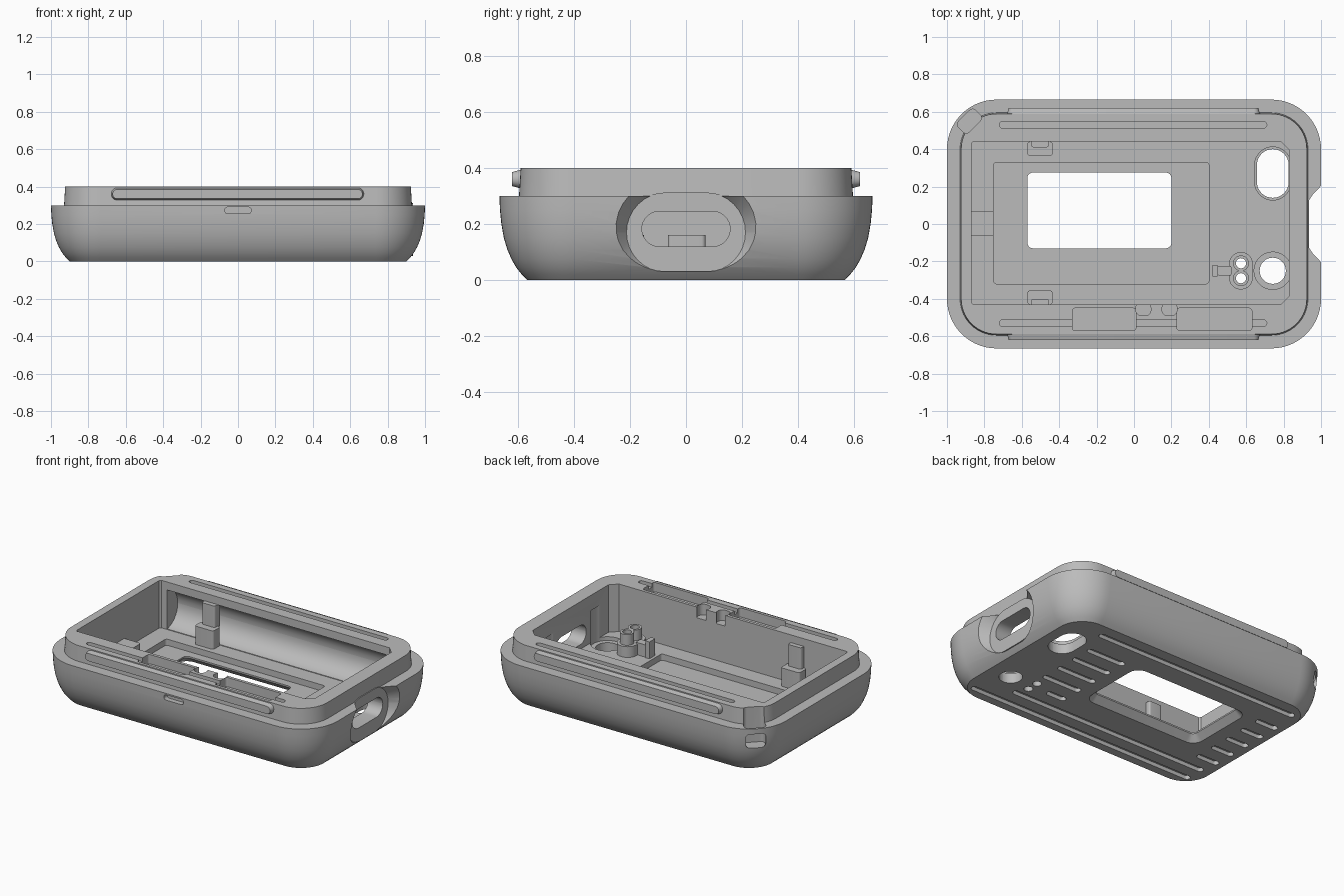
import bpy, bmesh, math
from mathutils import Matrix, Vector

cube = bpy.data.objects.get("Cube")
if cube:
    bpy.data.objects.remove(cube, do_unlink=True)

gray = bpy.data.materials.new("plain gray")
gray.use_nodes = True
gray.diffuse_color = (0.5, 0.5, 0.5, 1)
gray.node_tree.nodes["Principled BSDF"].inputs["Base Color"].default_value = (0.5, 0.5, 0.5, 1)

AXES = {"z": lambda a, b, h: (a, b, h),
        "x": lambda a, b, h: (h, a, b),
        "y": lambda a, b, h: (a, h, b)}


def ring(a0, a1, b0, b1, radii, h, axis="z", seg=8):
    """Rounded rectangle; radii is one value or one per corner (counter-clockwise)."""
    if not isinstance(radii, (list, tuple)):
        radii = [radii] * 4
    pts = []
    corners = [(a1, b1, -1, -1), (a0, b1, 1, -1), (a0, b0, 1, 1), (a1, b0, -1, 1)]
    for i, ((a, b, sa, sb), r) in enumerate(zip(corners, radii)):
        for k in range(seg + 1):
            t = math.pi / 2 * (i + k / seg)
            pts.append(AXES[axis](a + sa * r + r * math.cos(t), b + sb * r + r * math.sin(t), h))
    return pts


def loft(name, rings, matrix=None):
    bm = bmesh.new()
    loops = [[bm.verts.new(p) for p in r] for r in rings]
    n = len(loops[0])
    for lo, hi in zip(loops, loops[1:]):
        for i in range(n):
            j = (i + 1) % n
            bm.faces.new((lo[i], lo[j], hi[j], hi[i]))
    bm.faces.new(loops[0])
    bm.faces.new(loops[-1])
    bmesh.ops.remove_doubles(bm, verts=bm.verts, dist=1e-5)
    bmesh.ops.recalc_face_normals(bm, faces=bm.faces)
    if matrix:
        bm.transform(matrix)
    mesh = bpy.data.meshes.new(name)
    bm.to_mesh(mesh)
    bm.free()
    mesh.materials.append(gray)
    obj = bpy.data.objects.new(name, mesh)
    bpy.context.collection.objects.link(obj)
    return obj


def block(name, a0, a1, b0, b1, r, h0, h1, axis="z", grow=0, matrix=None):
    """Rounded prism from h0 to h1; grow widens the h1 end."""
    r = min(r, (a1 - a0) / 2 - 1e-4, (b1 - b0) / 2 - 1e-4)
    return loft(name, [ring(a0, a1, b0, b1, r, h0, axis),
                       ring(a0 - grow, a1 + grow, b0 - grow, b1 + grow, r + grow, h1, axis)], matrix)


def cut(target, cutter):
    cutter.hide_render = True
    mod = target.modifiers.new("cut", "BOOLEAN")
    mod.operation = "DIFFERENCE"
    mod.solver = "EXACT"
    mod.object = cutter
    bpy.context.view_layer.objects.active = target
    bpy.ops.object.modifier_apply(modifier=mod.name)
    bpy.data.objects.remove(cutter, do_unlink=True)


def cut_block(target, *args, **kw):
    cut(target, block("cutter", *args, **kw))


parts = []


def part(*args, **kw):
    parts.append(block(*args, **kw))
    return parts[-1]


# Outer shell with a curved underside and a stepped lip
profile = [(0.1, 0), (0.08, 0.02), (0.06, 0.045), (0.043, 0.075), (0.028, 0.11), (0.016, 0.15),
           (0.007, 0.2), (0.002, 0.25), (0, 0.3), (0.07, 0.3), (0.076, 0.4)]
shell = loft("shell", [ring(-1 + d, 1 - d, -0.665 + d, 0.665 - d, 0.265 - d, z, seg=14)
                       for d, z in profile])
parts.append(shell)

# Main cavity, rounded channel under the back rim, and floor recess
FLOOR = 0.09
cut(shell, loft("cutter", [ring(-0.87, 0.83, -0.43, 0.44, (0.045, 0.01, 0.01, 0.045), z, seg=1)
                           for z in (FLOOR, 0.5)]))
cut_block(shell, 0.29, 0.55, FLOOR + 0.002, 0.35, 0.13, -0.82, 0.78, axis="x")
cut_block(shell, -0.75, 0.4, -0.32, 0.33, 0.015, 0.05, 0.3)

# Screen window, flared towards the underside
cut_block(shell, -0.57, 0.2, -0.13, 0.275, 0.03, -0.05, 0.3)
cut_block(shell, -0.57, 0.2, -0.13, 0.275, 0.03, 0.04, -0.01, grow=0.05)

# Slot and round openings in the floor, each with a counterbore
for y0, y1, r in ((0.14, 0.4, 0.085), (-0.32, -0.18, 0.07)):
    cut_block(shell, 0.742 - r, 0.742 + r, y0, y1, r, -0.05, 0.3)
    m = 0.03 if r < 0.08 else 0.012
    cut_block(shell, 0.742 - r - m, 0.742 + r + m, y0 - m, y1 + m, r + m, 0.065, 0.3)

# Port recess in the right end, with its raised rim and opening
cut_block(shell, -0.21, 0.21, 0.03, 0.31, 0.14, 0.932, 1.02, axis="x", grow=0.06)
port = part("port_rim", -0.215, 0.215, 0.03, 0.312, 0.14, 0.87, 0.935, axis="x")
for obj in (shell, port):
    cut_block(obj, -0.157, 0.157, 0.12, 0.245, 0.062, 0.7, 1.1, axis="x")

# Grooves along the top of both long rims
for y in (-0.53, 0.53):
    cut_block(shell, -0.72, 0.71, y - 0.017, y + 0.017, 0.017, 0.375, 0.5)

# Button pockets and small half-round notches in the front rim
for x0, x1 in ((-0.33, 0.01), (0.23, 0.63)):
    cut_block(shell, x0, x1, -0.57, -0.45, 0.015, 0.34, 0.5)
for x0, x1 in ((0.01, 0.09), (0.15, 0.23)):
    cut_block(shell, x0, x1, -0.49, -0.42, 0.03, 0.33, 0.5)

# Front slit
cut_block(shell, -0.07, 0.07, 0.255, 0.29, 0.015, -0.7, -0.63, axis="y")

# Strap slot through the back left corner
turn = Matrix.Translation((-0.88, 0.55, 0)) @ Matrix.Rotation(math.radians(45), 4, "Z")
cut_block(shell, -0.065, 0.065, -0.04, 0.04, 0.025, 0.17, 0.5, matrix=turn)
cut_block(shell, -0.06, 0.06, 0.17, 0.265, 0.025, 0, 0.15, axis="y", matrix=turn)

# Underside grooves: long ones, then short ones beside the window
rows = [(-0.49, -0.84, 0.84), (-0.37, -0.84, 0.62), (0.47, -0.84, 0.66)]
for i in range(5):
    y = -0.25 + 0.135 * i
    rows += [(y, -0.86, -0.7), (y, 0.32, 0.46 if i < 1 else 0.6)]
for y, x0, x1 in rows:
    cut_block(shell, x0, x1, y - 0.021, y + 0.021, 0.021, -0.02, 0.025)

# Snap ridges on the front and back of the lip
for name, s in (("front_snap_ridge", -1), ("back_snap_ridge", 1)):
    part(name, -0.67, 0.665, 0.335, 0.385, 0.024, s * 0.62, s * 0.575, axis="y", grow=0.012)

# Board clips: a post with a narrower hook above it
for name, y_wall, s in (("back_clip", 0.44, -1), ("front_clip", -0.43, 1)):
    y0, y1 = sorted((y_wall, y_wall + s * 0.075))
    part(name + "_post", -0.57, -0.435, y0, y1, 0.015, 0.045, 0.21)
    y0, y1 = sorted((y_wall - s * 0.03, y_wall + s * 0.03))
    part(name + "_hook", -0.55, -0.455, y0, y1, 0.012, 0.2, 0.35)
part("left_clip_post", -0.88, -0.75, -0.065, 0.07, 0.015, 0.045, 0.16)

# Twin sensor tubes on a stadium base, with a side tab
boss = part("sensor_base", 0.508, 0.635, -0.35, -0.15, 0.063, 0.07, 0.16)
tubes = [part("sensor_tube", 0.53, 0.614, y - 0.042, y + 0.042, 0.042, 0.15, 0.23)
         for y in (-0.21, -0.29)]
for obj in [shell, boss] + tubes:
    for y in (-0.21, -0.29):
        cut_block(obj, 0.545, 0.599, y - 0.027, y + 0.027, 0.027, -0.05, 0.4)
part("sensor_tab", 0.45, 0.52, -0.275, -0.225, 0.005, 0.07, 0.17)
part("sensor_tab_end", 0.418, 0.45, -0.28, -0.22, 0.005, 0.07, 0.2)

# Smooth shading with crisp edges
bpy.ops.object.select_all(action="DESELECT")
for obj in parts:
    obj.select_set(True)
bpy.context.view_layer.objects.active = shell
bpy.ops.object.shade_smooth_by_angle(angle=math.radians(30))
